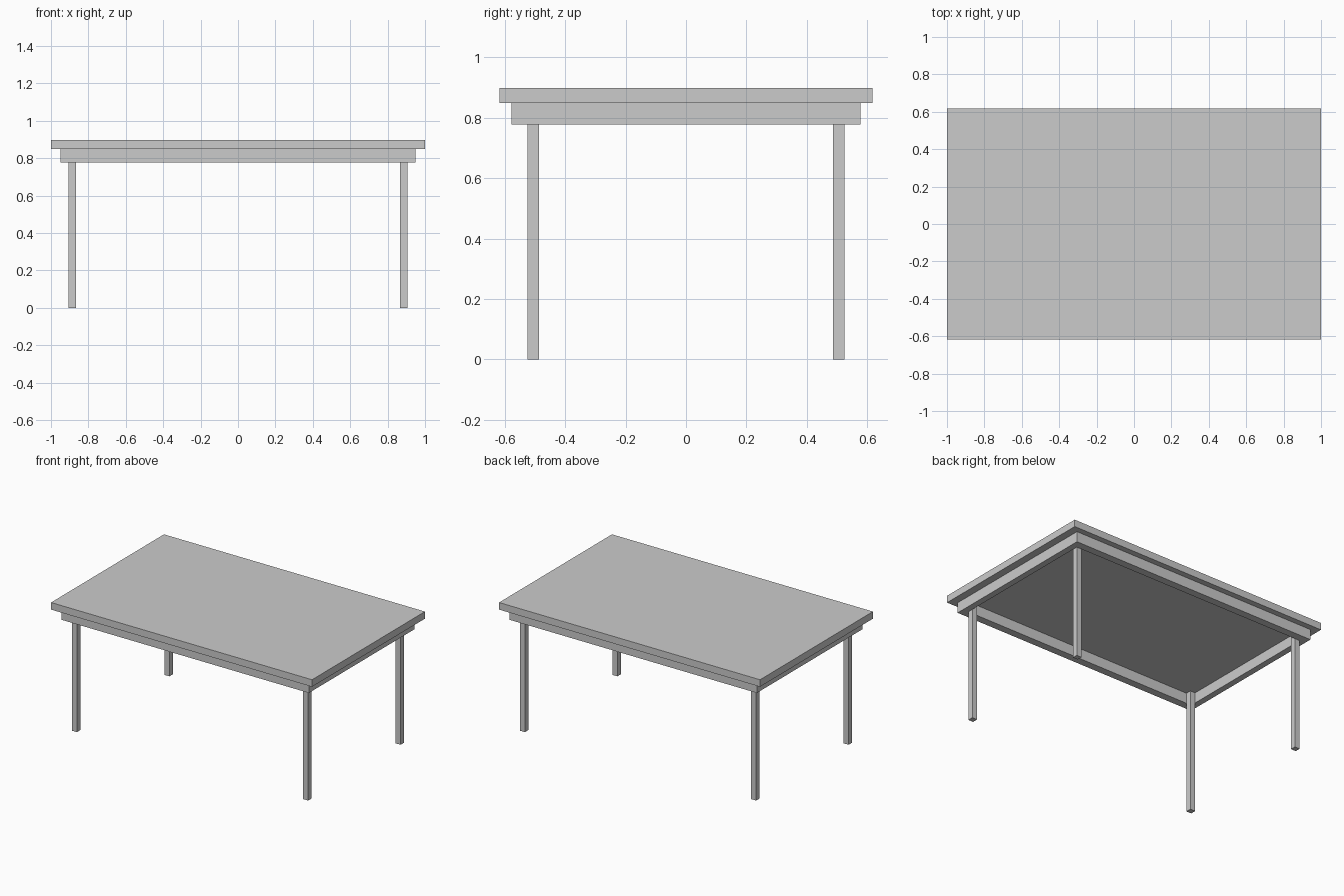
import bpy

if "Cube" in bpy.data.objects:
    bpy.data.objects.remove(bpy.data.objects["Cube"])

def box(name, x, y, z):
    """Box from (min, max) ranges along each axis."""
    bpy.ops.mesh.primitive_cube_add(size=1, location=[(a + b) / 2 for a, b in (x, y, z)])
    ob = bpy.context.object
    ob.name = name
    ob.scale = [b - a for a, b in (x, y, z)]
    bpy.ops.object.transform_apply(location=False, rotation=False, scale=True)
    return ob

TOP_Z, UNDER_Z, APRON_Z = 0.898, 0.849, 0.777
AX, AY = 0.948, 0.578      # outer apron
IX, IY = 0.905, 0.525      # inner apron and outer leg faces
LEG = 0.038

# Table top
box("table_top", (-1, 1), (-0.618, 0.618), (UNDER_Z, TOP_Z))

# Apron frame: long rails run the full width, short rails fit between them
for name, s in (("front", -1), ("back", 1)):
    box(name + "_apron", (-AX, AX), sorted((s * IY, s * AY)), (APRON_Z, UNDER_Z))
for name, s in (("left", -1), ("right", 1)):
    box(name + "_apron", sorted((s * IX, s * AX)), (-IY, IY), (APRON_Z, UNDER_Z))

# Legs sit in the inner corners of the apron
for fb, sy in (("front", -1), ("back", 1)):
    for lr, sx in (("left", -1), ("right", 1)):
        box(f"{fb}_{lr}_leg", sorted((sx * (IX - LEG), sx * IX)),
            sorted((sy * (IY - LEG), sy * IY)), (0, UNDER_Z))
